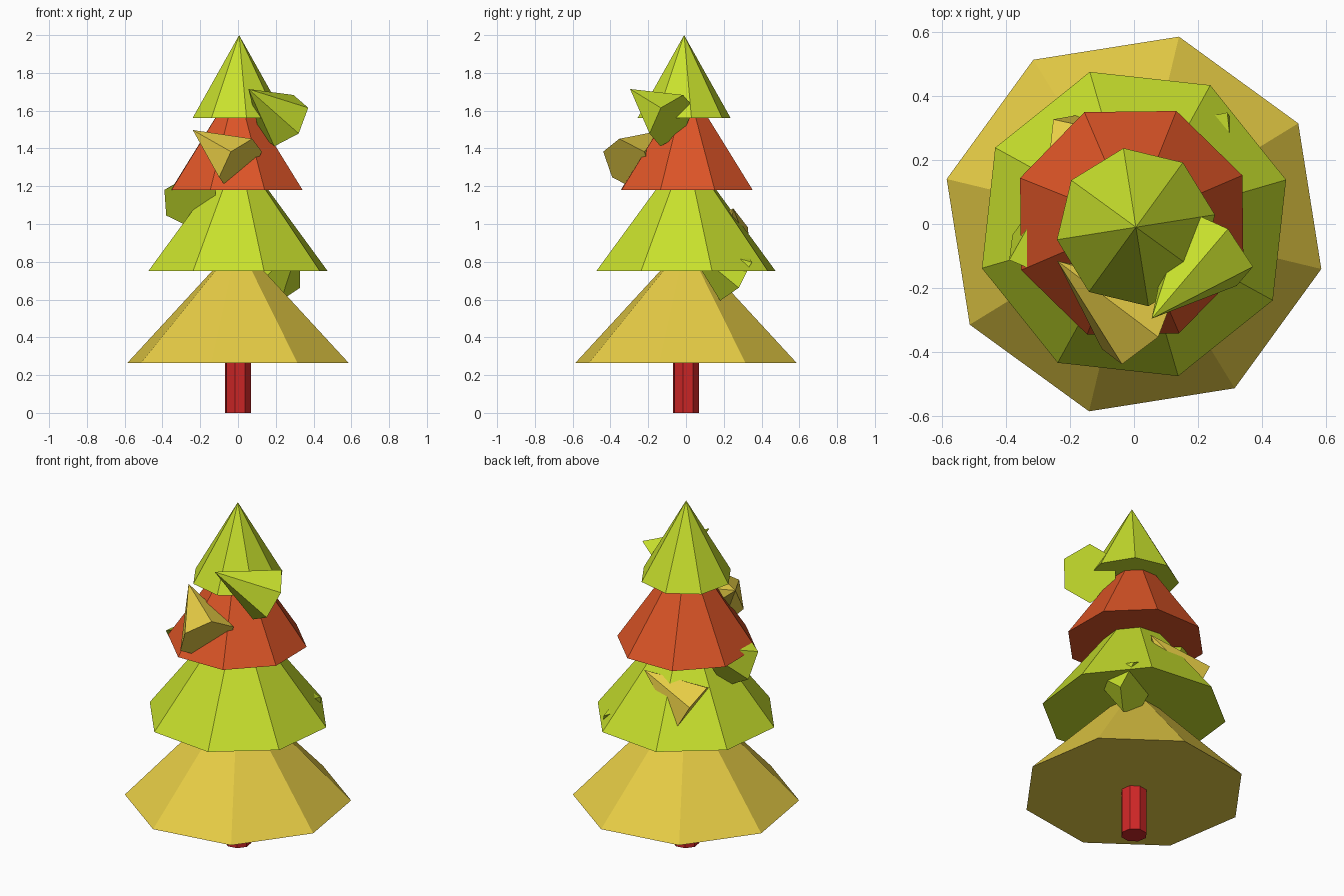
import bpy
from math import sin, cos, radians
from mathutils import Vector

if "Cube" in bpy.data.objects:
    bpy.data.objects.remove(bpy.data.objects["Cube"])


def material(name, rgb):
    m = bpy.data.materials.new(name)
    m.diffuse_color = (*rgb, 1)
    m.use_nodes = True
    m.node_tree.nodes["Principled BSDF"].inputs["Base Color"].default_value = m.diffuse_color
    return m


LIME = material("lime", (0.58, 0.75, 0.026))
YELLOW = material("yellow", (0.80, 0.61, 0.06))
ORANGE = material("orange_red", (0.72, 0.09, 0.02))
RED = material("trunk_red", (0.62, 0.02, 0.02))


def add_object(name, verts, faces, mat):
    mesh = bpy.data.meshes.new(name)
    mesh.from_pydata(verts, [], faces)
    mesh.materials.append(mat)
    ob = bpy.data.objects.new(name, mesh)
    bpy.context.collection.objects.link(ob)
    return ob


def ring(centre, u, v, radius, sides, start):
    angles = [radians(start + 360 * i / sides) for i in range(sides)]
    return [centre + radius * (cos(a) * u + sin(a) * v) for a in angles]


def cone(name, centre, axis, u, radius, height, sides, start, mat):
    base = ring(centre, u, axis.cross(u), radius, sides, start)
    faces = [(i, (i + 1) % sides, sides) for i in range(sides)]
    faces.append(tuple(reversed(range(sides))))
    return add_object(name, base + [centre + height * axis], faces, mat)


X, Y, Z = Vector((1, 0, 0)), Vector((0, 1, 0)), Vector((0, 0, 1))

# Trunk: octagonal post
bottom = ring(Vector((0, 0, 0)), X, Y, 0.07, 8, 31.5)
top = [p + 0.30 * Z for p in bottom]
sides = [(i, (i + 1) % 8, (i + 1) % 8 + 8, i + 8) for i in range(8)]
add_object("trunk", bottom + top,
           sides + [tuple(range(7, -1, -1)), tuple(range(8, 16))], RED)

# Foliage tiers: name, centre x, y, base z, apex z, radius, twist, material
for name, x, y, z0, z1, r, twist, mat in [
    ("bottom_tier", 0, 0, 0.265, 0.90, 0.602, 31.5, YELLOW),
    ("lower_middle_tier", 0, 0, 0.75, 1.40, 0.495, 16.2, LIME),
    ("upper_middle_tier", -0.007, 0.004, 1.18, 1.745, 0.376, 23.2, ORANGE),
    ("top_tier", 0.006, -0.01, 1.56, 2.0, 0.25, 9.0, LIME),
]:
    cone(name, Vector((x, y, z0)), Z, X, r, z1 - z0, 8, twist, mat)

# Spiral of tilted six-sided cones: base centre, pointing azimuth, length
for i, (c, azimuth, length, mat) in enumerate([
    ((0.243, -0.075, 1.547), 229.6, 0.335, LIME),
    ((0.013, -0.306, 1.315), 143, 0.365, YELLOW),
    ((-0.25, -0.09, 1.113), 83, 0.335, LIME),
    ((-0.19, 0.20, 0.915), 10, 0.335, YELLOW),
    ((0.19, 0.25, 0.73), -62, 0.335, LIME),
]):
    a, tilt = radians(azimuth), radians(30)
    flat = Vector((cos(a), sin(a), 0))
    axis = cos(tilt) * flat + sin(tilt) * Z
    up = cos(tilt) * Z - sin(tilt) * flat
    cone(f"side_branch_{i + 1}", Vector(c), axis, up, 0.157, length, 6, 0, mat)
